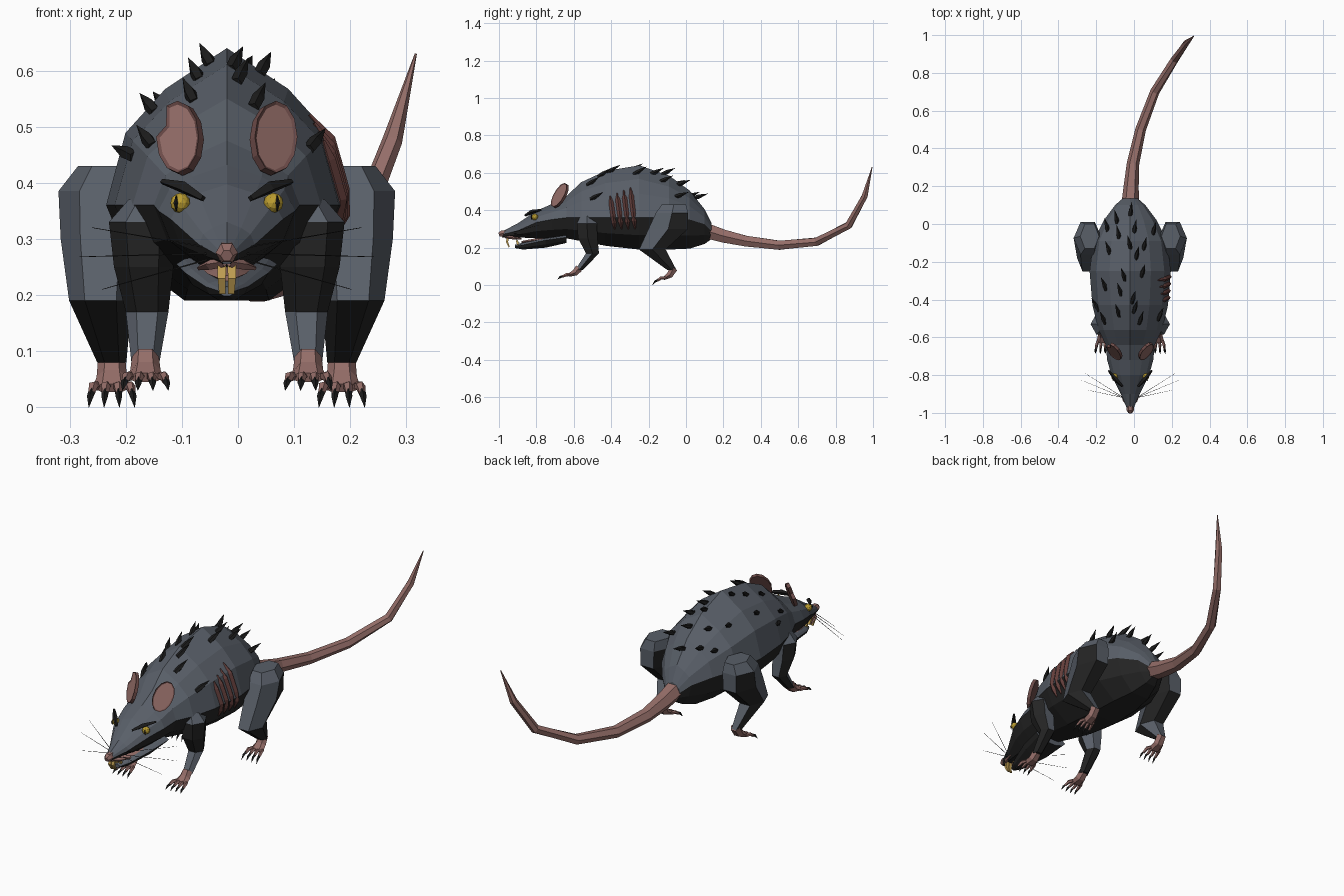
import bpy, bmesh, math
from mathutils import Vector
from mathutils.bvhtree import BVHTree

if "Cube" in bpy.data.objects:
    bpy.data.objects.remove(bpy.data.objects["Cube"])

SHIFT = -0.02  # the body axis sits slightly off centre because the tail curls aside


def material(name, color):
    m = bpy.data.materials.new(name)
    m.use_nodes = True
    m.diffuse_color = (*color, 1)
    m.node_tree.nodes["Principled BSDF"].inputs["Base Color"].default_value = (*color, 1)
    return m


FUR = material("slate fur", (0.10, 0.115, 0.14))
UNDER = material("dark underside fur", (0.018, 0.018, 0.018))
SKIN = material("pink skin", (0.30, 0.155, 0.14))
RIM = material("dull ear rim", (0.15, 0.07, 0.065))
SCAR = material("scar red", (0.13, 0.05, 0.045))
BLACK = material("black horn", (0.012, 0.012, 0.012))
TOOTH = material("yellow tooth", (0.55, 0.36, 0.09))
EYE = material("amber eye", (0.50, 0.34, 0.03))


def finish(name, bm, mats):
    """Two materials mean: first on faces looking up, second on faces looking down."""
    bmesh.ops.recalc_face_normals(bm, faces=bm.faces)
    bm.normal_update()
    if mats == (FUR, UNDER):
        for f in bm.faces:
            f.material_index = int(f.normal.z < -0.03)
    mesh = bpy.data.meshes.new(name)
    bm.to_mesh(mesh)
    bm.free()
    for m in mats:
        mesh.materials.append(m)
    obj = bpy.data.objects.new(name, mesh)
    obj.location.x = SHIFT
    bpy.context.scene.collection.objects.link(obj)
    return obj


def loft(name, rings, *mats):
    bm = bmesh.new()
    vs = [[bm.verts.new(p) for p in ring] for ring in rings]
    n = len(vs[0])
    for a, b in zip(vs, vs[1:]):
        for i in range(n):
            j = (i + 1) % n
            bm.faces.new((a[i], a[j], b[j], b[i]))
    bm.faces.new(vs[0])
    bm.faces.new(vs[-1])
    return finish(name, bm, mats)


def tube(name, points, radii, mat, sides=6, turn=0.0):
    """Sweep a polygon along points; each radius is a number or a (wide, deep) pair."""
    pts = [Vector(p) for p in points]
    span = (pts[-1] - pts[0]).normalized()
    ref = Vector((0, 1, 0)) if abs(span.x) > 0.8 else Vector((1, 0, 0))
    rings = []
    for i, p in enumerate(pts):
        t = (pts[min(i + 1, len(pts) - 1)] - pts[max(i - 1, 0)]).normalized()
        u = (ref - t * ref.dot(t)).normalized()
        v = t.cross(u)
        r = radii[i] if isinstance(radii[i], tuple) else (radii[i], radii[i])
        angles = [turn + math.tau * k / sides for k in range(sides)]
        rings.append([p + u * r[0] * math.cos(a) + v * r[1] * math.sin(a) for a in angles])
    return loft(name, rings, mat)


def section(y, w, top, mid, low):
    """Ridged body cross-section, widest at height mid."""
    half = [(0, 1), (.51, .74), (.84, .46), (1, 0), (.82, -.55), (.35, -1)]
    full = half + [(-a, b) for a, b in reversed(half[1:])]
    return [Vector((a * w, y, mid + b * (top - mid if b > 0 else mid - low))) for a, b in full]


# Body and head in one loft, nose to rump
body = loft("body", [section(*r) for r in [
    (-.985, .014, .285, .27, .255), (-.90, .05, .33, .29, .255),
    (-.80, .10, .397, .335, .25), (-.72, .122, .432, .35, .25),
    (-.64, .13, .475, .36, .25), (-.56, .168, .55, .36, .235),
    (-.43, .20, .61, .36, .21), (-.25, .215, .64, .36, .19),
    (-.09, .195, .585, .36, .19), (.02, .14, .505, .35, .195),
    (.10, .08, .405, .325, .22), (.135, .04, .335, .29, .245)]], FUR, UNDER)
skin_tree = BVHTree.FromPolygons([v.co for v in body.data.vertices],
                                 [tuple(p.vertices) for p in body.data.polygons])

# Lower jaw, tongue, lips, nose
loft("lower_jaw", [section(*r) for r in [
    (-.915, .014, .215, .207, .198), (-.87, .038, .228, .215, .19),
    (-.75, .075, .255, .24, .20), (-.64, .09, .275, .255, .225)]], FUR, UNDER)
tube("tongue", [(0, -.70, .255), (0, -.82, .238), (0, -.88, .23)], [(.05, .012), (.035, .01), (.015, .006)], SKIN)
tube("nose", [(0, -.955, .278), (0, -.985, .275), (0, -1.0, .27)], [.018, .02, .011], SKIN)
for s, side in ((1, "left"), (-1, "right")):
    tube(f"lip_{side}", [(s * .004, -.965, .258), (s * .03, -.935, .254), (s * .05, -.88, .248)],
         [.008, .009, .004], SKIN, 4)
    tube(f"upper_tooth_{side}", [(s * .009, -.95, .262), (s * .009, -.957, .23), (s * .008, -.945, .203)],
         [(.011, .009), (.01, .008), (.008, .004)], TOOTH, 4, math.pi / 4)
    tube(f"lower_tooth_{side}", [(s * .008, -.895, .205), (s * .008, -.905, .24)], [.01, .006], TOOTH, 4, math.pi / 4)

# Tail
tube("tail", [(0, .11, .29), (.005, .20, .262), (.015, .32, .235), (.055, .50, .213), (.13, .70, .232),
              (.235, .87, .32), (.295, .955, .475), (.337, .995, .63)],
     [.046, .04, .033, .028, .025, .022, .018, .002], SKIN)


def leg(name, s, rings):
    loft(name, [[Vector((s * (x + rx * math.cos(k * math.pi / 3)), y + ry * math.sin(k * math.pi / 3), z))
                 for k in range(6)] for x, y, z, rx, ry in rings], FUR, UNDER)


def foot(name, s, x, y, base, height):
    """Ankle and palm with four clawed toes; heights run from base upward."""
    def at(dx, dy, f):
        return (s * (x + dx), y + dy, base + height * f)
    tube(name + "_palm", [at(0, 0, 1), at(0, -.022, .6), at(0, -.055, .38)],
         [.024, (.027, .02), (.034, .01)], SKIN)
    for k in range(4):
        d = (k - 1.5) * .017
        tube(f"{name}_toe_{k + 1}", [at(d, -.045, .42), at(d * 1.3, -.068, .42), at(d * 1.45, -.09, .25)],
             [.008, .009, .006], SKIN, 5)
        tube(f"{name}_claw_{k + 1}", [at(d * 1.4, -.083, .32), at(d * 1.5, -.1, .22), at(d * 1.6, -.115, 0)],
             [.006, .006, .0005], BLACK, 4)


def ear(name, s, notched):
    """Tilted oval plate with a dull rim and a pink inset face."""
    bm = bmesh.new()
    u, v = Vector((s * .038, .03, 0)), Vector((0, .03, .064))
    centre = Vector((s * .088, -.68, .482))
    verts = []
    for k in range(12):
        a = math.tau * k / 12
        r = .62 if notched and k == 1 else 1
        verts.append(bm.verts.new(centre + r * (u * math.cos(a) + v * math.sin(a))))
    face = bm.faces.new(verts)
    bm.normal_update()
    n = face.normal.copy()
    if n.y > 0:
        n = -n
    back = bmesh.ops.extrude_face_region(bm, geom=[face], use_keep_orig=True)
    for g in back["geom"]:
        if isinstance(g, bmesh.types.BMVert):
            g.co -= n * .016
    bmesh.ops.recalc_face_normals(bm, faces=bm.faces)
    bmesh.ops.inset_region(bm, faces=[face], thickness=.006, depth=-.003)
    face.material_index = 1
    finish(name, bm, (RIM, SKIN))


for s, side in ((1, "left"), (-1, "right")):
    # Legs and feet
    leg(f"hind_leg_{side}", s, [
        (.215, -.065, .43, .05, .075), (.225, -.075, .385, .075, .10), (.226, -.095, .30, .07, .122),
        (.225, -.18, .19, .056, .082), (.205, -.075, .08, .026, .028)])
    foot(f"hind_foot_{side}", s, .205, -.065, 0, .09)
    leg(f"front_leg_{side}", s, [
        (.14, -.53, .37, .035, .04), (.15, -.53, .33, .06, .062), (.148, -.525, .25, .053, .06),
        (.142, -.50, .17, .038, .04), (.145, -.572, .08, .025, .024)])
    foot(f"front_foot_{side}", s, .145, -.572, .03, .06)

    ear(f"ear_{side}", s, s < 0)

    # Eyes with slit pupils under slanted brows
    bm = bmesh.new()
    bmesh.ops.create_icosphere(bm, subdivisions=2, radius=.018)
    for v in bm.verts:
        v.co += Vector((s * .083, -.808, .364))
    finish(f"eye_{side}", bm, (EYE,))
    tube(f"pupil_{side}", [(s * .09, -.825, .377), (s * .091, -.827, .364), (s * .09, -.825, .35)],
         [.001, .004, .001], BLACK, 4)
    tube(f"brow_{side}", [(s * .042, -.86, .372), (s * .075, -.825, .391), (s * .115, -.775, .402)],
         [.006, .012, .005], BLACK, 4)

    # Whiskers
    for k, tip in enumerate([(.24, -.79, .32), (.262, -.825, .268), (.222, -.88, .21)]):
        z = .285 - k * .011
        tube(f"whisker_{side}_{k + 1}", [(s * .035, -.92, z), (s * tip[0], tip[1], tip[2])],
             [.0016, .0006], BLACK, 3)

# Matted fur spikes leaning towards the tail
spikes = [(-.07, .01), (0, .05), (.02, -.04), (-.06, -.07), (.07, -.13), (-.11, -.15), (.03, -.18),
          (-.03, -.29), (.06, -.27), (-.13, -.34), (-.05, -.37), (.01, -.41), (-.06, -.48), (.05, -.52),
          (.02, -.46), (-.17, -.45), (.15, -.5), (-.135, -.52), (.12, -.05), (-.12, -.03), (.0, -.12)]
for k, (x, y) in enumerate(spikes):
    p, n, _, _ = skin_tree.ray_cast(Vector((x, y, 2)), Vector((0, 0, -1)))
    lean = (n * .5 + Vector((0, .9, .1))).normalized()
    tube(f"fur_spike_{k + 1}", [p - lean * .012, p + lean * .02, p + lean * .07], [.011, .012, .0005], BLACK, 5)

# Four raised claw scars on the left flank
for k in range(4):
    path = []
    for i in range(6):
        f = i / 5
        z = .475 + .015 * k - f * (.175 + .015 * k)
        hit = skin_tree.ray_cast(Vector((1, -.405 + .036 * k + .025 * f, z)), Vector((-1, 0, 0)))
        path.append(hit[0] + hit[1] * .002)
    tube(f"claw_scar_{k + 1}", path, [(.003, .003)] + [(.012, .013)] * 4 + [(.003, .003)], SCAR, 4)
